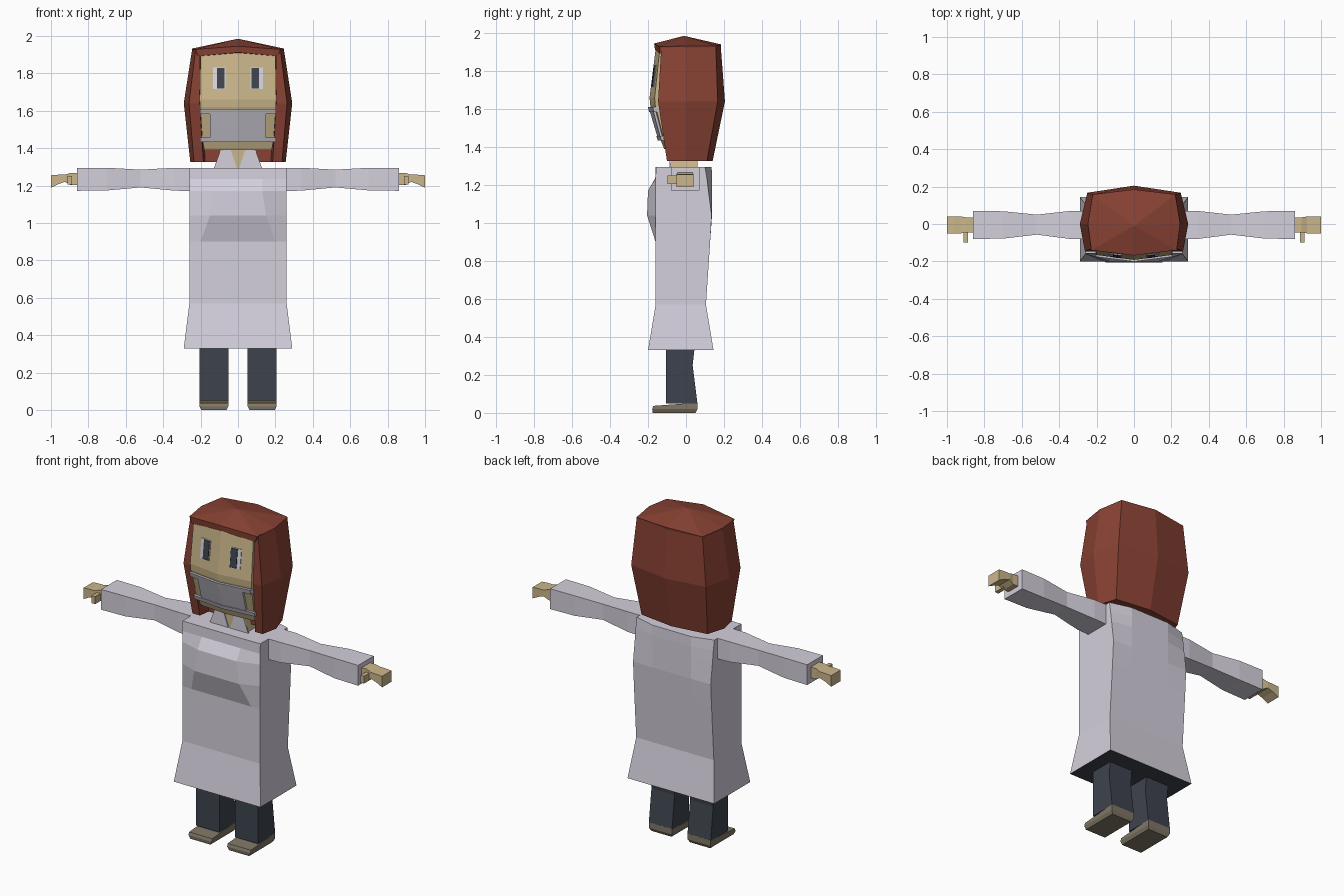
import bpy, bmesh

if "Cube" in bpy.data.objects:
    bpy.data.objects.remove(bpy.data.objects["Cube"])


def material(name, r, g, b):
    m = bpy.data.materials.new(name)
    m.diffuse_color = (*[c ** 2.2 for c in (r, g, b)], 1)
    m.use_nodes = True
    m.node_tree.nodes["Principled BSDF"].inputs["Base Color"].default_value = m.diffuse_color
    return m


COAT = material("coat_white", .83, .81, .86)
SKIN = material("skin_tan", .79, .71, .54)
HAIR = material("hair_auburn", .53, .265, .215)
DARK = material("trouser_slate", .25, .27, .31)
SHOE = material("shoe_taupe", .50, .465, .40)
MASK = material("mask_grey", .76, .75, .79)
EYE = material("eye_white", .84, .84, .87)


def loft(name, rings, mat, caps=True):
    """Skin a list of equal-length 3D rings; a one-point ring closes as a fan."""
    bm = bmesh.new()
    vr = [[bm.verts.new(p) for p in r] for r in rings]
    for a, b in zip(vr, vr[1:]):
        n = len(a)
        for i in range(n):
            j = (i + 1) % n
            bm.faces.new((a[i], a[j], b[0]) if len(b) == 1 else (a[i], a[j], b[j], b[i]))
    if caps:
        for r in (vr[0], vr[-1]):
            if len(r) > 2:
                bm.faces.new(r)
    bmesh.ops.recalc_face_normals(bm, faces=bm.faces)
    me = bpy.data.meshes.new(name)
    bm.to_mesh(me)
    bm.free()
    me.materials.append(mat)
    ob = bpy.data.objects.new(name, me)
    bpy.context.collection.objects.link(ob)
    return ob


def sym(half, z=None):
    """Mirror half a cross-section (front to back) across x = 0."""
    h = [(p[0], p[1], p[2] if z is None else z) for p in half]
    return h + [(-x, y, q) for x, y, q in reversed(h) if x > 0]


def rect_z(s, x0, x1, y0, y1, z):
    return [(s * x0, y0, z), (s * x1, y0, z), (s * x1, y1, z), (s * x0, y1, z)]


def rect_x(s, x, y0, y1, z0, z1):
    return [(s * x, y0, z0), (s * x, y1, z0), (s * x, y1, z1), (s * x, y0, z1)]


# Coat: z, half width, inner x, front y, front corner y, back corner y, back y
coat = [
    (.33, .29, .20, -.20, -.20, .145, .145),
    (.57, .26, .20, -.16, -.16, .105, .105),
    (.90, .26, .20, -.16, -.16, .127, .127),
    (1.04, .26, .15, -.205, -.16, .135, .137),
    (1.17, .26, .13, -.20, -.16, .118, .137),
    (1.235, .26, .13, -.162, -.16, .11, .137),
    (1.295, .26, .13, -.16, -.158, .10, .135),
]
body = loft("coat", [sym([(xi, yf), (w, yc), (w, bc), (.13, yb)], z)
                     for z, w, xi, yf, yc, bc, yb in coat], COAT)
body.data.materials.append(DARK)
for p in body.data.polygons:          # dark lining underneath
    if p.normal.z < -.9:
        p.material_index = 1

# Limbs, built once per side
for s, side in ((1, "left"), (-1, "right")):
    loft(side + "_sleeve", [rect_x(s, *r) for r in (
        (.24, -.08, .07, 1.17, 1.295), (.34, -.08, .07, 1.173, 1.295),
        (.52, -.057, .05, 1.19, 1.285), (.70, -.078, .068, 1.174, 1.295),
        (.86, -.08, .07, 1.172, 1.295))], COAT)
    loft(side + "_hand", [rect_x(s, *r) for r in (
        (.85, -.045, .035, 1.203, 1.268), (.895, -.045, .035, 1.203, 1.268),
        (.925, -.05, .04, 1.22, 1.258), (.96, -.05, .04, 1.208, 1.258),
        (1.0, -.05, .04, 1.188, 1.255))], SKIN)
    loft(side + "_thumb", [rect_x(s, x, -.098, -.03, 1.205, 1.25)
                           for x in (.888, .912)], SKIN)
    loft(side + "_trouser_leg", [rect_z(s, .052, .207, *r) for r in (
        (-.105, .06, .05), (-.105, .035, .25), (-.105, .045, .34))], DARK)
    loft(side + "_shoe", [
        rect_z(s, .062, .197, -.175, .05, 0),
        rect_z(s, .052, .207, -.178, .06, .02),
        [(s * .052, -.172, .037), (s * .207, -.172, .037),
         (s * .207, -.11, .056), (s * .052, -.11, .056),
         ][:2] + [(s * .207, .06, .054), (s * .052, .06, .054)]], SHOE)

# Neck and collar flaps
loft("neck", [rect_z(1, -.12, .12, -.08, .06, 1.28),
              rect_z(1, -.09, .09, -.08, .06, 1.42)], SKIN)
for s, side in ((1, "left"), (-1, "right")):
    loft(side + "_collar", [[(s * x, y, z) for x, z in (
        (.005, 1.29), (.13, 1.29), (.095, 1.385), (.04, 1.395))]
        for y in (-.086, -.078)], COAT)

# Head: z, half width, centre y, side y
head = [(1.39, .18, -.115, -.10), (1.44, .19, -.135, -.117),
        (1.62, .203, -.188, -.162), (1.66, .205, -.192, -.165),
        (1.915, .20, -.160, -.138)]
loft("head", [sym([(0, yc), (w, ys), (w, 0)], z) for z, w, yc, ys in head], SKIN)


def face_y(x, z):
    """Front surface of the head at a given x and z."""
    for a, b in zip(head, head[1:]):
        if z <= b[0]:
            t = (z - a[0]) / (b[0] - a[0])
            w, yc, ys = [a[i] + t * (b[i] - a[i]) for i in (1, 2, 3)]
            return yc + (ys - yc) * abs(x) / w


def plate(name, x0, x1, z0, z1, lift, mat):
    pts = ((x0, z0), (x1, z0), (x1, z1), (x0, z1))
    loft(name, [[(x, face_y(x, z) - d, z) for x, z in pts] for d in (lift, -.002)], mat)


# Eyes
for s, side in ((1, "left"), (-1, "right")):
    plate(side + "_eye_white", s * .068, s * .134, 1.715, 1.832, .004, EYE)
    plate(side + "_iris", s * .072, s * .112, 1.718, 1.829, .008, DARK)


# Face mask and its straps follow the face
def band(name, w, levels, lift):
    loft(name, [sym([(0, face_y(0, z) - lift), (w, face_y(w, z) - lift),
                     (w, face_y(w, z) + .015)], z) for z in levels], MASK)


band("mask", .15, (1.435, 1.52, 1.605), .012)
band("upper_strap", .203, (1.583, 1.61), .016)
band("lower_strap", .203, (1.433, 1.458), .016)

# Hair shell: z, inner x, front corner x y, side x, back corner x y, back y
hair = [(1.325, .185, .235, -.10, .255, .22, .11, .14),
        (1.64, .205, .262, -.147, .29, .25, .167, .205),
        (1.93, .203, .226, -.13, .245, .22, .157, .183)]
loft("hair", [sym([(xi - .01, -.03), (xi, fy), (fx, fy), (sx, 0), (bx, by), (0, bc)], z)
              for z, xi, fx, fy, sx, bx, by, bc in hair], HAIR)

# Crown of the hair with the fringe band over the forehead
loft("hair_crown", [
    sym([(0, -.163, 1.912), (.212, -.14, 1.892), (.245, 0, 1.90), (.218, .15, 1.90), (0, .18, 1.90)]),
    sym([(0, -.168, 1.945), (.228, -.14, 1.928), (.247, 0, 1.932), (.221, .158, 1.932), (0, .185, 1.94)]),
    [(0, -.01, 1.985)]], HAIR)
